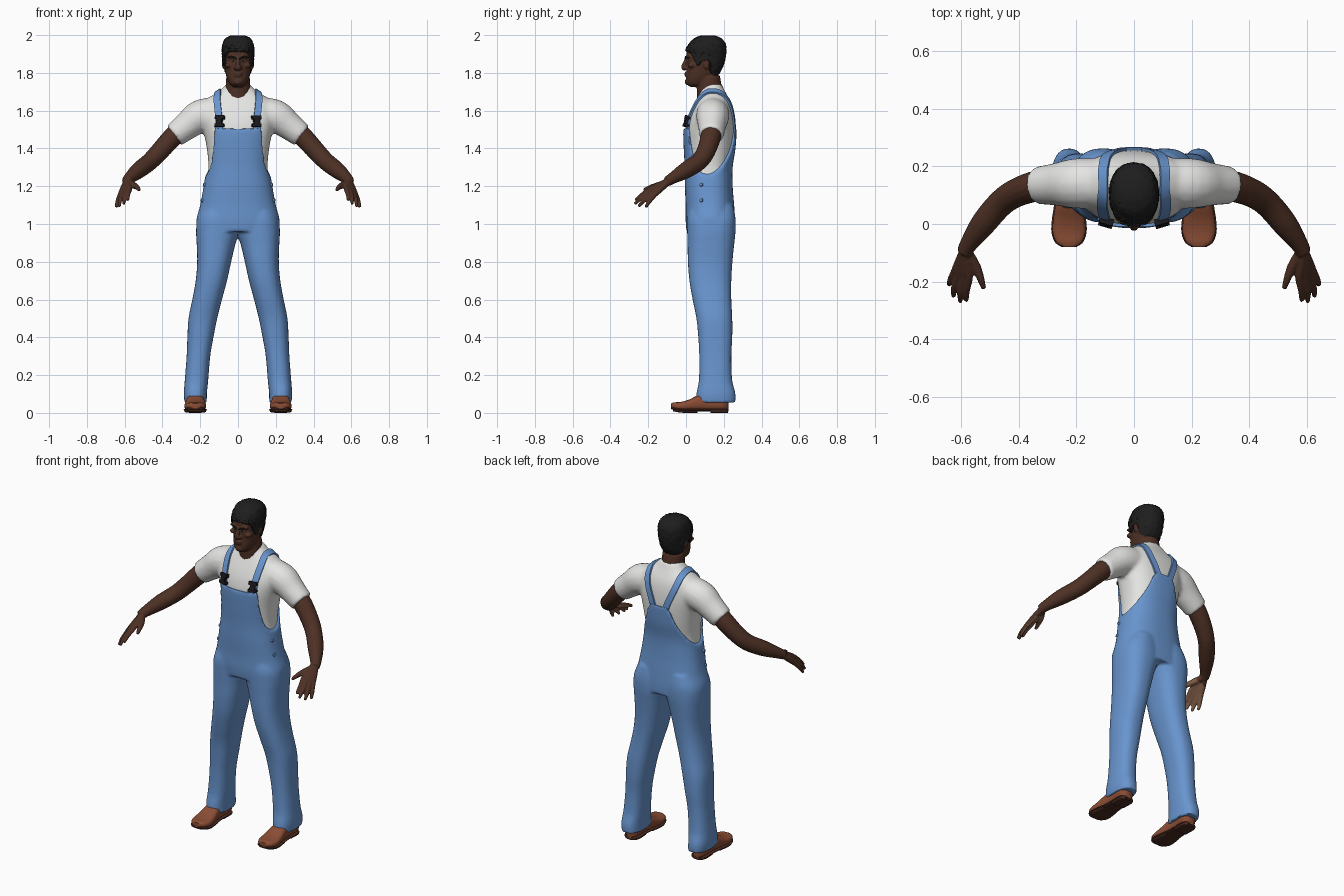
import bpy, bmesh, math, random
from mathutils import Vector, Matrix
from mathutils.bvhtree import BVHTree

random.seed(4)
if "Cube" in bpy.data.objects:
    bpy.data.objects.remove(bpy.data.objects["Cube"])
BOTH = (1, -1)


def material(name, r, g, b):
    m = bpy.data.materials.new(name)
    m.use_nodes = True
    m.diffuse_color = (r, g, b, 1)
    bsdf = m.node_tree.nodes["Principled BSDF"]
    bsdf.inputs["Base Color"].default_value = (r, g, b, 1)
    bsdf.inputs["Roughness"].default_value = 0.8
    return m


denim = material("blue denim", 0.14, 0.30, 0.62)
cotton = material("white cotton", 0.78, 0.78, 0.77)
skin = material("brown skin", 0.075, 0.030, 0.018)
palm_skin = material("palm skin", 0.22, 0.11, 0.065)
black_hair = material("black hair", 0.013, 0.013, 0.013)
leather = material("tan leather", 0.26, 0.075, 0.035)
sole_rubber = material("dark sole", 0.07, 0.025, 0.015)
black = material("black buckle", 0.01, 0.01, 0.012)
eye_white = material("eye white", 0.45, 0.42, 0.40)


def lookup(rows, t):
    """Smooth value of a table whose first column is the rising key."""
    t = min(max(t, rows[0][0]), rows[-1][0])
    i = 0
    while i < len(rows) - 2 and t > rows[i + 1][0]:
        i += 1
    a, b = rows[i], rows[i + 1]
    p, n = rows[max(i - 1, 0)], rows[min(i + 2, len(rows) - 1)]
    h = b[0] - a[0]
    u = (t - a[0]) / h
    out = []
    for k in range(1, len(a)):
        ma = (b[k] - p[k]) / (b[0] - p[0]) * h
        mb = (n[k] - a[k]) / (n[0] - a[0]) * h
        out.append((1 + 2 * u) * (1 - u) ** 2 * a[k] + u * (1 - u) ** 2 * ma
                   + u * u * (3 - 2 * u) * b[k] + u * u * (u - 1) * mb)
    return out


def loft(bm, rings, sides=(1,)):
    for s in sides:
        vs = [[bm.verts.new((p[0] * s, p[1], p[2])) for p in r] for r in rings]
        n = len(vs[0])
        for r, q in zip(vs, vs[1:]):
            for j in range(n):
                bm.faces.new((r[j], r[(j + 1) % n], q[(j + 1) % n], q[j]))
        caps = [bm.faces.new(vs[0][::-1]), bm.faces.new(vs[-1])]
        bmesh.ops.poke(bm, faces=caps)


def tube(bm, pts, sides=(1,), n=16):
    rows = [(i, *p) for i, p in enumerate(pts)]
    steps = 4 * (len(pts) - 1)
    path = [lookup(rows, i / 4) for i in range(steps + 1)]
    rings = []
    for i, p in enumerate(path):
        d = Vector(path[min(i + 1, steps)][:3]) - Vector(path[max(i - 1, 0)][:3])
        q = d.to_track_quat('Z', 'Y')
        ring = [2 * math.pi * j / n for j in range(n)]
        rings.append([Vector(p[:3]) + q @ Vector((math.cos(a), math.sin(a), 0)) * p[3] for a in ring])
    loft(bm, rings, sides)


def ball(bm, loc, size, sides=(1,)):
    for s in sides:
        m = Matrix.Translation((loc[0] * s, loc[1], loc[2])) @ Matrix.Diagonal((*size, 1))
        bmesh.ops.create_uvsphere(bm, u_segments=16, v_segments=10, radius=1, matrix=m)


def build(name, bm, mat, voxel=0, smooth=0, angle=50):
    bmesh.ops.recalc_face_normals(bm, faces=bm.faces[:])
    me = bpy.data.meshes.new(name)
    bm.to_mesh(me)
    bm.free()
    ob = bpy.data.objects.new(name, me)
    bpy.context.collection.objects.link(ob)
    if voxel:
        # fuse the overlapping volumes into one skin
        mod = ob.modifiers.new("fuse", 'REMESH')
        mod.mode, mod.voxel_size = 'VOXEL', voxel
        mod = ob.modifiers.new("relax", 'SMOOTH')
        mod.factor, mod.iterations = 0.5, smooth
        dg = bpy.context.evaluated_depsgraph_get()
        ob.data = bpy.data.meshes.new_from_object(ob.evaluated_get(dg))
        ob.modifiers.clear()
    ob.data.materials.clear()
    ob.data.materials.append(mat)
    ob.data.shade_smooth()
    ob.data.set_sharp_from_angle(angle=math.radians(angle))
    return ob


def snapper(ob):
    bm = bmesh.new()
    bm.from_mesh(ob.data)
    tree = BVHTree.FromBMesh(bm)
    bm.free()
    return lambda p: tree.find_nearest(Vector(p))[:2]


def section(hw, yf, yb, z, a, off=0, power=2.4):
    """Point on a rounded cross-section; angle 0 is the front."""
    s, c = math.sin(a), math.cos(a)
    x = (hw + off) * math.copysign(abs(s) ** (2 / power), s)
    y = (yf + yb) / 2 - ((yb - yf) / 2 + off) * math.copysign(abs(c) ** (2 / power), c)
    return Vector((x, y, z))


def angles(n):
    return [2 * math.pi * j / n for j in range(n)]


def fold(a):
    return min(a, 2 * math.pi - a)


# torso: height, half width, front, back
BODY = [(0.96, .20, .015, .248), (1.02, .208, .01, .248), (1.1, .188, .01, .243), (1.2, .17, .006, .235),
        (1.3, .157, .005, .235), (1.4, .165, 0, .25), (1.5, .185, -.002, .256), (1.56, .20, .01, .253),
        (1.61, .20, .03, .246), (1.65, .18, .05, .234), (1.685, .13, .068, .216), (1.715, .085, .08, .2),
        (1.74, .066, .095, .19)]

# shirt with sleeves
bm = bmesh.new()
loft(bm, [[section(*lookup(BODY, z), z, a) for a in angles(48)]
          for z in [1.08 + 0.66 * i / 40 for i in range(41)]])
tube(bm, [(.10, .143, 1.59, .085), (.2, .141, 1.57, .088), (.27, .138, 1.52, .075), (.338, .134, 1.468, .065)], BOTH)
shirt = build("shirt", bm, cotton, 0.01, 6)
on_shirt = snapper(shirt)

# overalls: bib whose top edge dips at the sides, plus legs
EDGE = [(0, 1.51), (.5, 1.512), (.64, 1.51), (.72, 1.45), (.85, 1.38), (1.1, 1.29), (1.5, 1.253),
        (1.9, 1.28), (2.3, 1.34), (2.6, 1.41), (2.88, 1.5), (3.15, 1.51)]
bm = bmesh.new()
rings = []
for i in range(41):
    ring = []
    for a in angles(144):
        z = 0.96 + (lookup(EDGE, fold(a))[0] - 0.96) * i / 40
        ring.append(section(*lookup(BODY, z), z, a, 0.012))
    rings.append(ring)
loft(bm, rings)
# leg: height, inner, outer, front, back
LEG = [(.055, .165, .283, .055, .262), (.1, .165, .287, .055, .262), (.17, .158, .282, .068, .245),
       (.3, .147, .272, .07, .24), (.4, .13, .268, .065, .245), (.5, .11, .262, .055, .245),
       (.6, .085, .242, .035, .24), (.7, .058, .224, .018, .24), (.8, .036, .216, .01, .246),
       (.9, .012, .219, .008, .256), (.96, -.008, .222, .006, .262), (1.03, -.005, .215, .006, .262),
       (1.1, .01, .18, .02, .25)]
rings = []
for i in range(49):
    z = .055 + 1.045 * i / 48
    lo, hi, yf, yb = lookup(LEG, z)
    rings.append([section((hi - lo) / 2, yf, yb, z, a) + Vector(((lo + hi) / 2, 0, 0)) for a in angles(40)])
loft(bm, rings, BOTH)
overalls = build("overalls", bm, denim, 0.008, 5)
on_overalls = snapper(overalls)

# straps laid over the shoulders
PATH = [(.102, -.01, 1.50), (.104, .01, 1.57), (.114, .04, 1.65), (.118, .09, 1.71), (.117, .15, 1.72),
        (.11, .21, 1.69), (.088, .25, 1.61), (.055, .26, 1.53), (.035, .265, 1.47)]
rows = [(i, *p) for i, p in enumerate(PATH)]
spots = [on_shirt(lookup(rows, i / 5)) for i in range(41)]
rings = []
for i, (p, n) in enumerate(spots):
    d = spots[min(i + 1, 40)][0] - spots[max(i - 1, 0)][0]
    w = d.cross(n).normalized() * 0.018
    rings.append([p + w - n * .006, p + w + n * .009, p - w + n * .009, p - w - n * .006])
bm = bmesh.new()
loft(bm, rings, BOTH)
build("shoulder_straps", bm, denim, angle=40)

# buckles: slider, stem and hook plate on each strap
bm = bmesh.new()
for s in BOTH:
    for z, w, h in ((1.572, .05, .018), (1.548, .03, .034), (1.525, .05, .016)):
        p, n = on_shirt((.104 * s, -.02, z))
        m = Matrix.LocRotScale(p + n * .012, n.to_track_quat('Z', 'Y'), (w, h, .022))
        bmesh.ops.create_cube(bm, size=1, matrix=m)
build("strap_buckles", bm, black, angle=30)

# side buttons
bm = bmesh.new()
for s in BOTH:
    for z in (1.215, 1.13):
        p, n = on_overalls((.22 * s, .07, z))
        m = Matrix.LocRotScale(p + n * .002, n.to_track_quat('Z', 'Y'), None)
        bmesh.ops.create_cone(bm, cap_ends=True, segments=16, radius1=.011, radius2=.008, depth=.012, matrix=m)
build("side_buttons", bm, denim, angle=40)

# arms with hands
bm = bmesh.new()
tube(bm, [(.27, .137, 1.52, .05), (.335, .133, 1.47, .054), (.41, .108, 1.39, .05), (.465, .07, 1.332, .047),
          (.525, 0, 1.285, .044), (.575, -.07, 1.243, .031), (.59, -.10, 1.225, .027)], BOTH)
WRIST = Vector((.588, -.09, 1.228))
FINGERS = [((.574, -.185, 1.187), (.582, -.232, 1.155), (.583, -.268, 1.125)),
           ((.592, -.185, 1.176), (.604, -.236, 1.140), (.604, -.272, 1.105)),
           ((.609, -.178, 1.165), (.625, -.222, 1.125), (.628, -.252, 1.092)),
           ((.623, -.166, 1.155), (.638, -.195, 1.118), (.643, -.213, 1.088))]
for k, m, t in FINGERS:
    start = WRIST.lerp(Vector(k), .1)
    tube(bm, [(*start, .018), (*WRIST.lerp(Vector(k), .6), .017), (*k, .0145), (*m, .012), (*t, .008)], BOTH, 10)
tube(bm, [(.578, -.10, 1.222, .018), (.552, -.145, 1.205, .018), (.535, -.185, 1.195, .014),
          (.522, -.225, 1.18, .009)], BOTH, 10)
arms = build("arms", bm, skin, 0.005, 3)
arms.data.materials.append(palm_skin)
for f in arms.data.polygons:
    inward = Vector((-math.copysign(.58, f.center.x), .31, -.75))
    if f.center.y < -.115 and f.normal.dot(inward) > .45:
        f.material_index = 1

# head with neck, nose, lips, brow ridge and ears
SKULL = [(1.725, .022, .025, .07), (1.74, .042, .004, .11), (1.77, .058, .0, .145), (1.80, .066, .004, .17),
         (1.84, .072, .005, .19), (1.88, .075, .003, .2), (1.92, .076, .006, .204), (1.95, .071, .025, .197),
         (1.975, .055, .055, .175), (1.988, .025, .09, .14)]
bm = bmesh.new()
loft(bm, [[section(*lookup(SKULL, z), z, a, 0, 2.2) for a in angles(40)]
          for z in [1.725 + .263 * i / 36 for i in range(37)]])
tube(bm, [(0, .14, 1.62, .082), (0, .126, 1.70, .069), (0, .118, 1.78, .062)])
tube(bm, [(0, .008, 1.885, .009), (0, -.005, 1.855, .011), (0, -.012, 1.83, .014), (0, 0, 1.818, .01)])
ball(bm, (.013, -.002, 1.826), (.011, .012, .009), BOTH)
ball(bm, (0, .002, 1.799), (.025, .011, .006))
ball(bm, (0, .003, 1.787), (.022, .011, .007))
ball(bm, (0, .006, 1.752), (.022, .013, .016))
ball(bm, (.032, .012, 1.886), (.028, .014, .008), BOTH)
ball(bm, (.05, .03, 1.84), (.02, .022, .014), BOTH)
ball(bm, (.077, .108, 1.85), (.008, .018, .03), BOTH)
head = build("head", bm, skin, 0.005, 2)
on_head = snapper(head)

# eyes and eyebrows
bm, pupils = bmesh.new(), bmesh.new()
for s in BOTH:
    p, n = on_head((.032 * s, -.01, 1.864))
    ball(bm, p, (.011, .004, .004))
    ball(pupils, p + Vector((0, -.002, 0)), (.005, .004, .004))
build("eyes", bm, eye_white)
build("pupils", pupils, black)
bm = bmesh.new()
brow = [on_head(q)[0] for q in ((.014, -.02, 1.879), (.032, -.02, 1.888), (.053, 0, 1.882))]
tube(bm, [(*p, r) for p, r in zip(brow, (.003, .004, .002))], BOTH, 8)
build("eyebrows", bm, black_hair)

# cropped hair: ragged cap over the skull with a shaped hairline
HAIRLINE = [(0, 1.917), (.6, 1.914), (.9, 1.895), (1.1, 1.855), (1.3, 1.835), (1.5, 1.865), (1.75, 1.85),
            (1.95, 1.81), (2.3, 1.79), (3.15, 1.782)]
bm = bmesh.new()
rings = []
for i in range(27):
    ring = []
    for a in angles(72):
        low = lookup(HAIRLINE, fold(a))[0]
        z = low + (1.988 - low) * i / 26
        ring.append(section(*lookup(SKULL, z), z + .011 * i / 26, a, .009 + random.uniform(-.003, .003), 2.2))
    rings.append(ring)
loft(bm, rings)
build("hair", bm, black_hair)

# shoes: length position, half width, top height
SHOE = [(-.08, .022, .038), (-.068, .042, .047), (-.03, .057, .056), (.02, .055, .072), (.06, .049, .092),
        (.12, .044, .105), (.19, .045, .105), (.215, .036, .098), (.225, .02, .09)]


def shoe_part(bm, y0, y1, low, high, grow):
    rings = []
    for i in range(25):
        y = y0 + (y1 - y0) * i / 24
        hw, top = lookup(SHOE, y)
        top = high or top
        lift = .012 * max(0, -y / .08) ** 2
        rings.append([(.226 + (hw + grow) * math.copysign(abs(math.cos(a)) ** .7, math.cos(a)), y,
                       lift + (low + top) / 2 + (top - low) / 2 * math.copysign(abs(math.sin(a)) ** .7, math.sin(a)))
                      for a in angles(24)])
    loft(bm, rings, BOTH)


bm = bmesh.new()
shoe_part(bm, -.08, .225, .012, 0, 0)
build("shoes", bm, leather)
bm = bmesh.new()
shoe_part(bm, -.08, .225, .008, .022, .004)
shoe_part(bm, -.07, .06, .0, .018, 0)
shoe_part(bm, .13, .222, .0, .02, .002)
build("shoe_soles", bm, sole_rubber)
